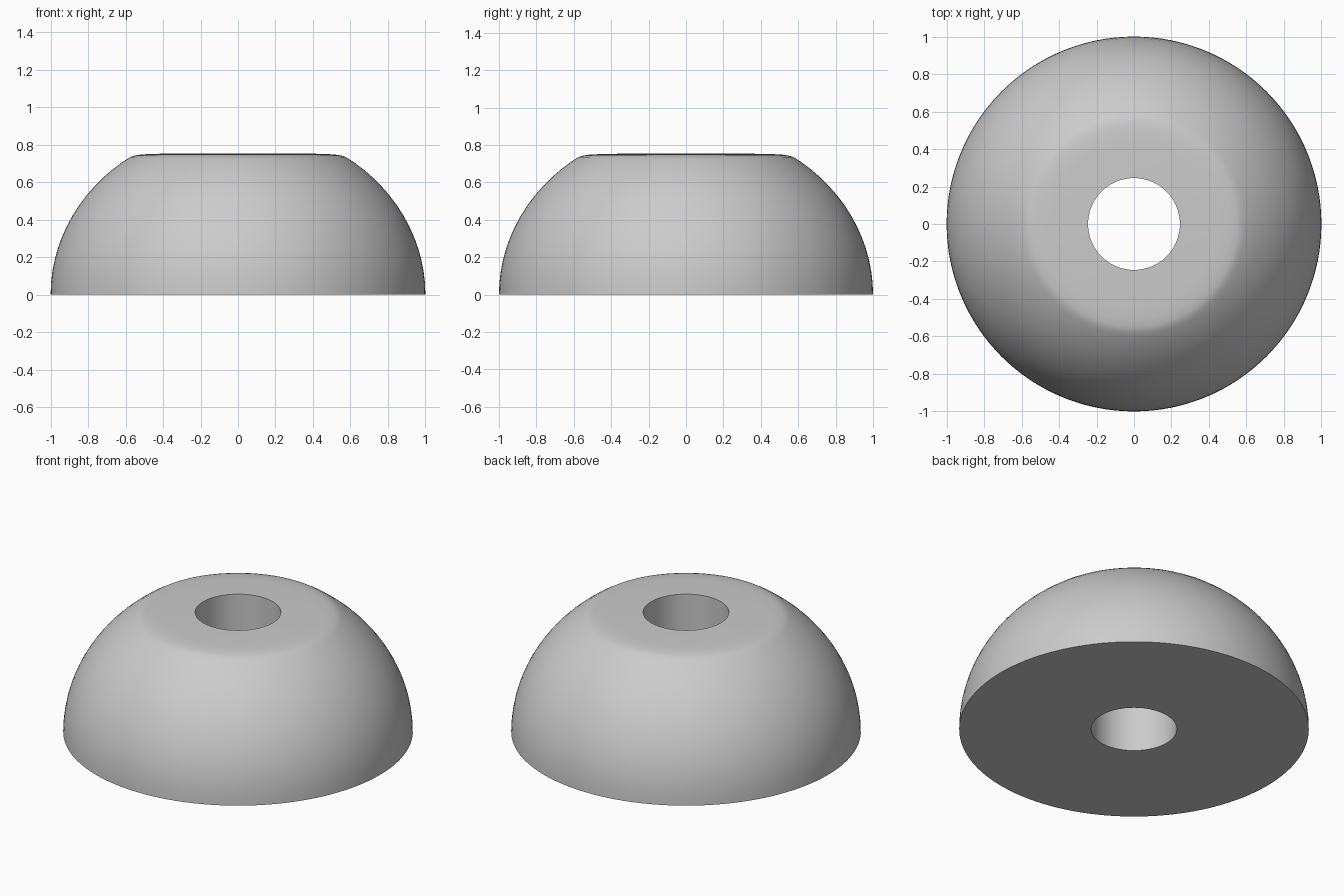
import bpy
import bmesh
from math import sin, cos, radians, pi

cube = bpy.data.objects.get("Cube")
if cube:
    bpy.data.objects.remove(cube, do_unlink=True)

HOLE, HEIGHT, SEGMENTS = 0.245, 0.755, 128

# One flat grey
grey = bpy.data.materials.new("mid grey")
grey.use_nodes = True
colour = (0.6, 0.6, 0.6, 1)
grey.diffuse_color = colour
grey.node_tree.nodes["Principled BSDF"].inputs["Base Color"].default_value = colour

# Cross-section: flat base, elliptical flank, softened shoulder, nearly flat top, bore
flank = [(cos(radians(a)), 0.9 * sin(radians(a))) for a in range(0, 53, 4)]
shoulder = [(0.595, 0.722), (0.575, 0.735), (0.55, 0.743), (0.51, 0.749), (0.44, 0.752)]
profile = [(HOLE, 0)] + flank + shoulder + [(HOLE, HEIGHT)]

# Revolve the closed section around z
bm = bmesh.new()
verts = [bm.verts.new((r, 0, z)) for r, z in profile]
edges = [bm.edges.new((v, verts[(i + 1) % len(verts)])) for i, v in enumerate(verts)]
bmesh.ops.spin(bm, geom=verts + edges, cent=(0, 0, 0), axis=(0, 0, 1),
               angle=2 * pi, steps=SEGMENTS, use_merge=True)
bmesh.ops.remove_doubles(bm, verts=bm.verts, dist=0.0001)
bmesh.ops.recalc_face_normals(bm, faces=bm.faces)
mesh = bpy.data.meshes.new("bored_dome")
bm.to_mesh(mesh)
bm.free()
mesh.materials.append(grey)

dome = bpy.data.objects.new("bored_dome", mesh)
bpy.context.collection.objects.link(dome)
bpy.context.view_layer.objects.active = dome
dome.select_set(True)
bpy.ops.object.shade_smooth_by_angle(angle=radians(35))
